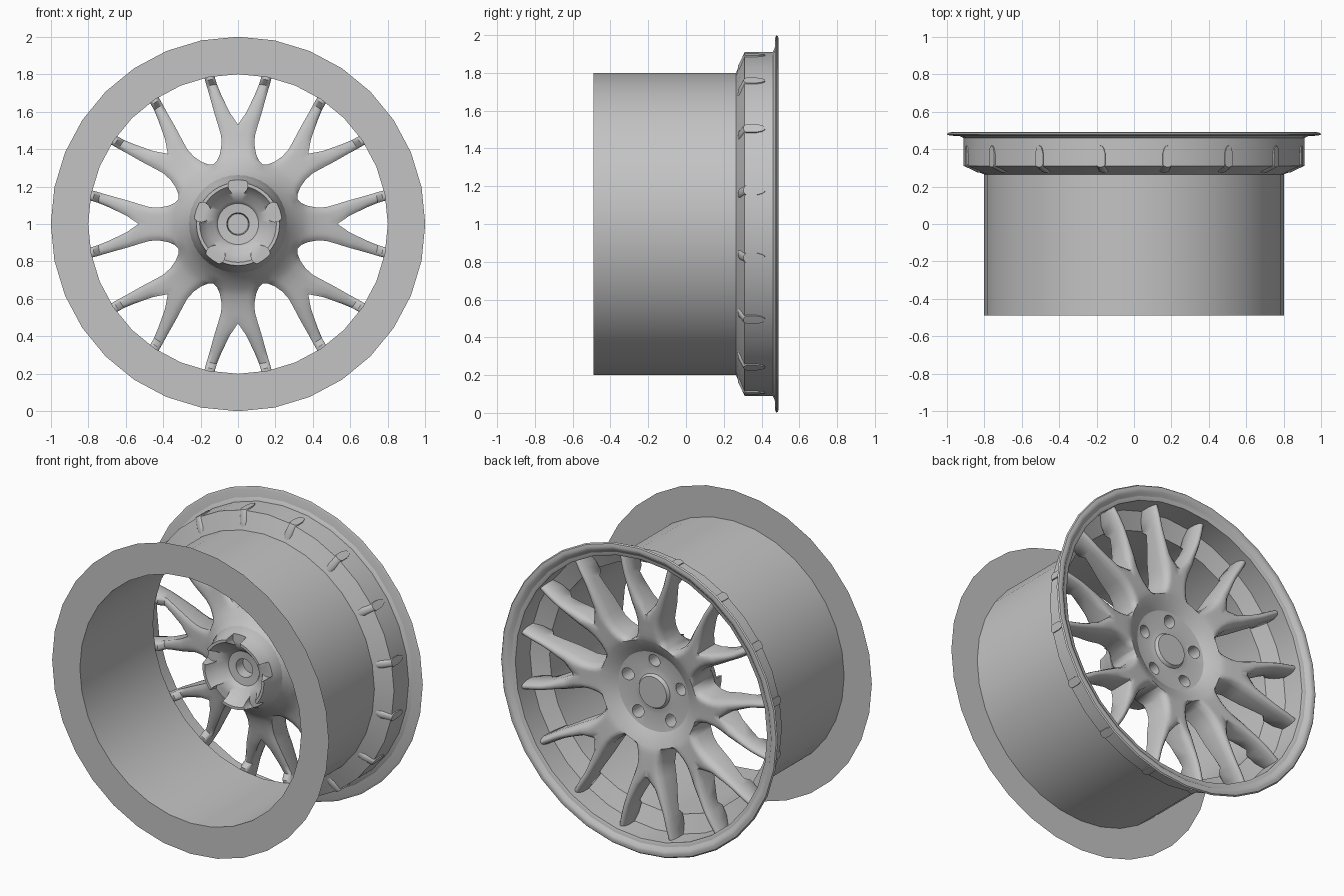
import bpy, bmesh, math
from mathutils import Matrix, Vector

if "Cube" in bpy.data.objects:
    bpy.data.objects.remove(bpy.data.objects["Cube"])

CZ = 1.0   # axle height
metal = bpy.data.materials.new("light_grey_metal")
metal.diffuse_color = (0.55, 0.55, 0.55, 1)
metal.use_nodes = True
metal.node_tree.nodes["Principled BSDF"].inputs["Base Color"].default_value = metal.diffuse_color


def finish(bm, name, normals=True):
    bmesh.ops.remove_doubles(bm, verts=bm.verts, dist=0.0005)
    if normals:
        bmesh.ops.recalc_face_normals(bm, faces=bm.faces)
    me = bpy.data.meshes.new(name)
    bm.to_mesh(me)
    bm.free()
    me.materials.append(metal)
    ob = bpy.data.objects.new(name, me)
    bpy.context.collection.objects.link(ob)
    return ob


def smooth(ob, deg):
    bpy.ops.object.select_all(action='DESELECT')
    ob.select_set(True)
    bpy.context.view_layer.objects.active = ob
    bpy.ops.object.shade_smooth_by_angle(angle=math.radians(deg))


def revolve(name, profile, seg):
    """Spin (radius, y) points around the axle."""
    bm = bmesh.new()
    rings = []
    for r, y in profile:
        rings.append([bm.verts.new((r * math.sin(2 * math.pi * k / seg), y,
                                    CZ + r * math.cos(2 * math.pi * k / seg)))
                      for k in range(seg)])
    for a, b in zip(rings, rings[1:]):
        for k in range(seg):
            j = (k + 1) % seg
            bm.faces.new((a[k], a[j], b[j], b[k]))
    bmesh.ops.dissolve_degenerate(bm, edges=bm.edges, dist=0.0003)
    return finish(bm, name)


# Rim: thin front flange, barrel, stepped bead seat and rounded rear lip
rim = revolve("rim_barrel", [
    (1.0, -0.49), (0.8, -0.49), (0.8, 0.265), (0.91, 0.31), (0.91, 0.462),
    (0.93, 0.47), (0.985, 0.472), (1.0, 0.479), (0.993, 0.487), (0.975, 0.491),
    (0.957, 0.487), (0.945, 0.475), (0.911, 0.46)], 32)
smooth(rim, 35)

# Hub: solid centre with a cup on the front and a cap on the back
hub = revolve("hub", [
    (0.0, 0.345), (0.10, 0.345), (0.112, 0.325), (0.15, 0.318), (0.262, 0.335),
    (0.262, 0.085), (0.238, 0.03), (0.222, -0.05), (0.205, -0.05), (0.165, 0.02),
    (0.125, 0.04), (0.11, 0.06), (0.06, 0.065), (0.055, 0.13), (0.0, 0.13)], 40)

# Cutters: five front scallops and five rear bolt holes
bm = bmesh.new()
for k in range(5):
    a = math.radians(72 * k)
    for r, rad, y0, y1 in ((0.205, 0.052, -0.15, 0.02), (0.2, 0.04, 0.22, 0.5)):
        m = (Matrix.Translation(Vector((r * math.sin(a), (y0 + y1) / 2, CZ + r * math.cos(a))))
             @ Matrix.Rotation(math.pi / 2, 4, 'X'))
        bmesh.ops.create_cone(bm, cap_ends=True, segments=16, radius1=rad, radius2=rad,
                              depth=y1 - y0, matrix=m)
cutter = finish(bm, "bolt_cutter")
mod = hub.modifiers.new("bolt_holes", 'BOOLEAN')
mod.operation = 'DIFFERENCE'
mod.solver = 'EXACT'
mod.object = cutter
bpy.ops.object.select_all(action='DESELECT')
hub.select_set(True)
bpy.context.view_layer.objects.active = hub
bpy.ops.object.modifier_apply(modifier=mod.name)
bpy.data.objects.remove(cutter, do_unlink=True)
smooth(hub, 40)

# Forked spokes: half of one fork as rows (radius, inner deg, outer deg, front y, back y)
rows = [
    (0.255, 0, 22.5, 0.075, 0.335), (0.30, 0, 22.5, 0.14, 0.365),
    (0.345, 0, 22.5, 0.175, 0.385), (0.358, 0, 18, 0.185, 0.39),
    (0.385, 0, 14.6, 0.20, 0.395), (0.43, 0, 11.8, 0.215, 0.40),
    (0.48, 0, 10.8, 0.228, 0.405), (0.53, 0, 11.3, 0.238, 0.41),
    (0.60, 4.4, 12.0, 0.255, 0.415), (0.70, 7.5, 12.5, 0.285, 0.42),
    (0.755, 8.6, 12.8, 0.30, 0.422), (0.785, 8.9, 12.9, 0.27, 0.423),
    (0.85, 9.3, 12.9, 0.275, 0.423), (0.915, 9.7, 12.9, 0.305, 0.418)]
HOLE, CROTCH, N = 2, 7, 6


def half_fork(bm, side, turn):
    front, back = [], []
    for i, (r, a0, a1, yf, yb) in enumerate(rows):
        f, b = [], []
        for c in range(N + 1):
            u = c / N
            a = turn + side * math.radians(a0 + (a1 - a0) * u)
            # rounded crown along open edges
            drop = 0.045 * max(0, 2 * u - 1) ** 3 if i > HOLE else 0
            if i > CROTCH:
                drop += 0.045 * max(0, 1 - 2 * u) ** 3
            x, z = r * math.sin(a), CZ + r * math.cos(a)
            f.append(bm.verts.new((x, yf + drop * 0.3, z)))
            b.append(bm.verts.new((x, yb - drop, z)))
        front.append(f)
        back.append(b)
    for i in range(len(rows) - 1):
        for c in range(N):
            for g in (front, back):
                bm.faces.new((g[i][c], g[i][c + 1], g[i + 1][c + 1], g[i + 1][c]))
        if i >= HOLE:
            bm.faces.new((front[i][N], back[i][N], back[i + 1][N], front[i + 1][N]))
        if i >= CROTCH:
            bm.faces.new((front[i][0], back[i][0], back[i + 1][0], front[i + 1][0]))
    for c in range(N):   # outer end
        bm.faces.new((front[-1][c], front[-1][c + 1], back[-1][c + 1], back[-1][c]))


bm = bmesh.new()
for k in range(8):
    for side in (1, -1):
        half_fork(bm, side, math.radians(45 * k))
spokes = finish(bm, "forked_spokes")
smooth(spokes, 45)
